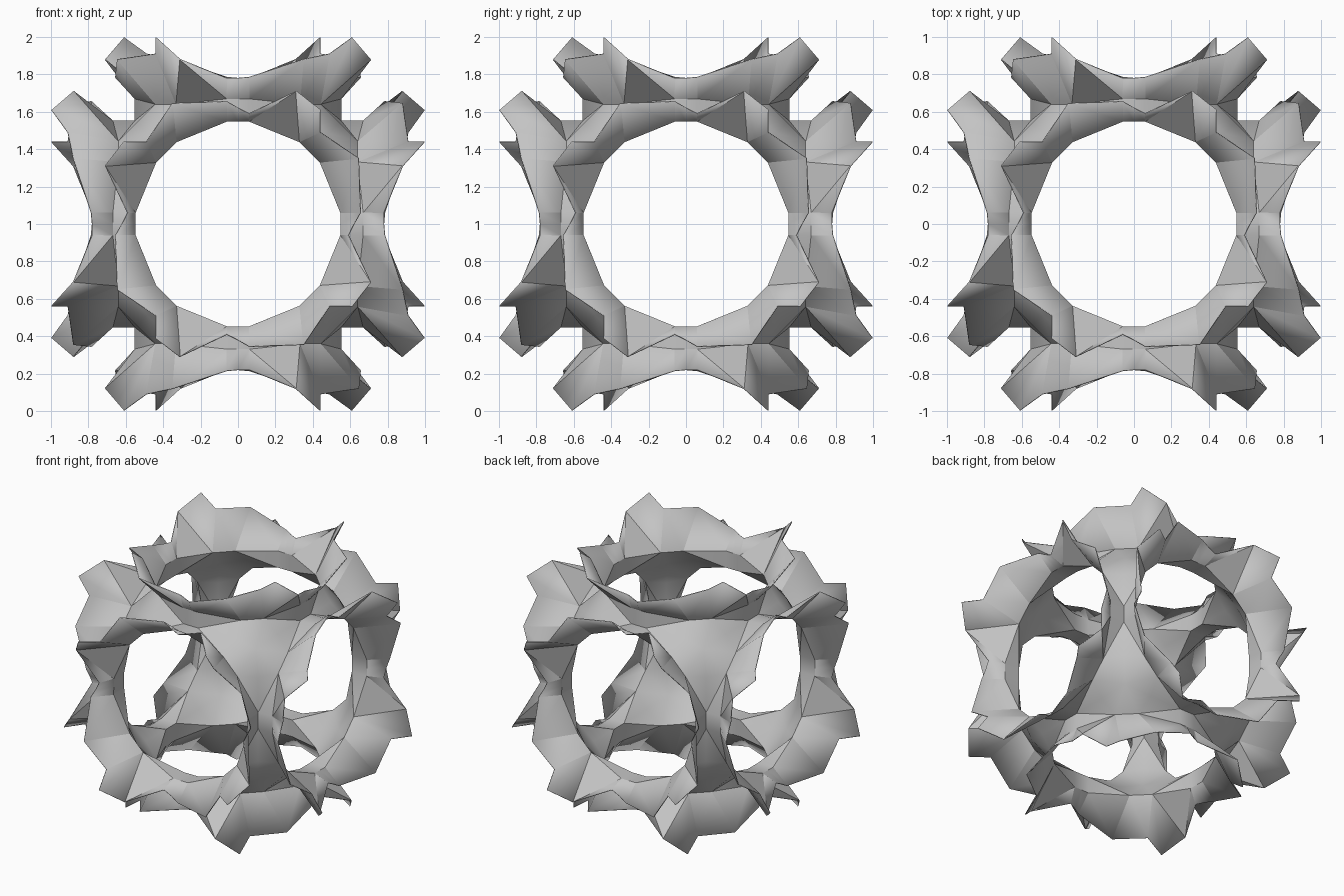
import bpy, bmesh
from itertools import permutations, product
from mathutils import Matrix, Vector

cube = bpy.data.objects.get("Cube")
if cube:
    bpy.data.objects.remove(cube, do_unlink=True)

# One flat colour
mat = bpy.data.materials.new("plain grey")
mat.use_nodes = True
grey = (0.55, 0.55, 0.55, 1)
mat.diffuse_color = grey
mat.node_tree.nodes["Principled BSDF"].inputs["Base Color"].default_value = grey

# One third of a corner: a slice of the dish, one flared fin,
# and one wall of the folded arm at each end
points = {
    "dish": (0.485, 0.485, 0.485),
    "crown_a": (0.31, 0.54, 0.54), "crown_b": (0.54, 0.31, 0.54),
    "crease_a": (0.33, 0.44, 0.64), "crease_b": (0.44, 0.33, 0.64),
    "shoulder": (0.31, 0.71, 0.88), "tip": (0.44, 0.61, 0.997),
    "notch": (0.44, 0.49, 0.91), "lobe": (0.645, 0.35, 0.88),
    "rim_a": (0.06, 0.59, 0.78), "rim_b": (0.655, 0.06, 0.785),
    "mid_rim_a": (0, 0.62, 0.78), "mid_rim_b": (0.62, 0, 0.78),
}
# Fold line and middle of the arm wall, at the centre and where the corner begins
for name, height in (("fold", 0.55), ("wall", 0.67)):
    for place, along in (("mid_", 0), ("", 0.06)):
        points[place + name + "_a"] = (along, 0.55, height)
        points[place + name + "_b"] = (0.55, along, height)

faces = [
    # arm walls
    "mid_rim_a rim_a wall_a mid_wall_a", "mid_wall_a wall_a fold_a mid_fold_a",
    "mid_wall_b wall_b rim_b mid_rim_b", "mid_fold_b fold_b wall_b mid_wall_b",
    # dish
    "fold_a crease_a crown_a", "crown_a crease_a dish", "dish crease_a crease_b",
    "dish crease_b crown_b", "crown_b crease_b fold_b",
    # fin
    "fold_a wall_a crease_a", "wall_a rim_a shoulder", "wall_a shoulder crease_a",
    "shoulder tip crease_a", "tip notch crease_a", "crease_a notch crease_b",
    "notch lobe crease_b", "lobe wall_b crease_b", "lobe rim_b wall_b",
    "crease_b wall_b fold_b",
]

# The 24 turns of a cube
turns = []
for order in permutations(range(3)):
    for signs in product((1, -1), repeat=3):
        turn = Matrix.Diagonal(signs) @ Matrix([[int(c == k) for c in range(3)] for k in order])
        if turn.determinant() > 0:
            turns.append(turn)

bm = bmesh.new()
for turn in turns:
    verts = {n: bm.verts.new(turn @ Vector(p) + Vector((0, 0, 1))) for n, p in points.items()}
    for names in faces:
        bm.faces.new([verts[n] for n in names.split()])
bmesh.ops.remove_doubles(bm, verts=bm.verts, dist=0.001)
bmesh.ops.recalc_face_normals(bm, faces=bm.faces)

mesh = bpy.data.meshes.new("spiked_lattice")
bm.to_mesh(mesh)
bm.free()
mesh.materials.append(mat)
obj = bpy.data.objects.new("spiked_lattice", mesh)
bpy.context.collection.objects.link(obj)

# Smooth dishes, crisp fins
bpy.context.view_layer.objects.active = obj
obj.select_set(True)
bpy.ops.object.shade_smooth_by_angle(angle=0.4)

# Thin sheet
sheet = obj.modifiers.new("sheet thickness", "SOLIDIFY")
sheet.thickness = 0.006
sheet.offset = 0
